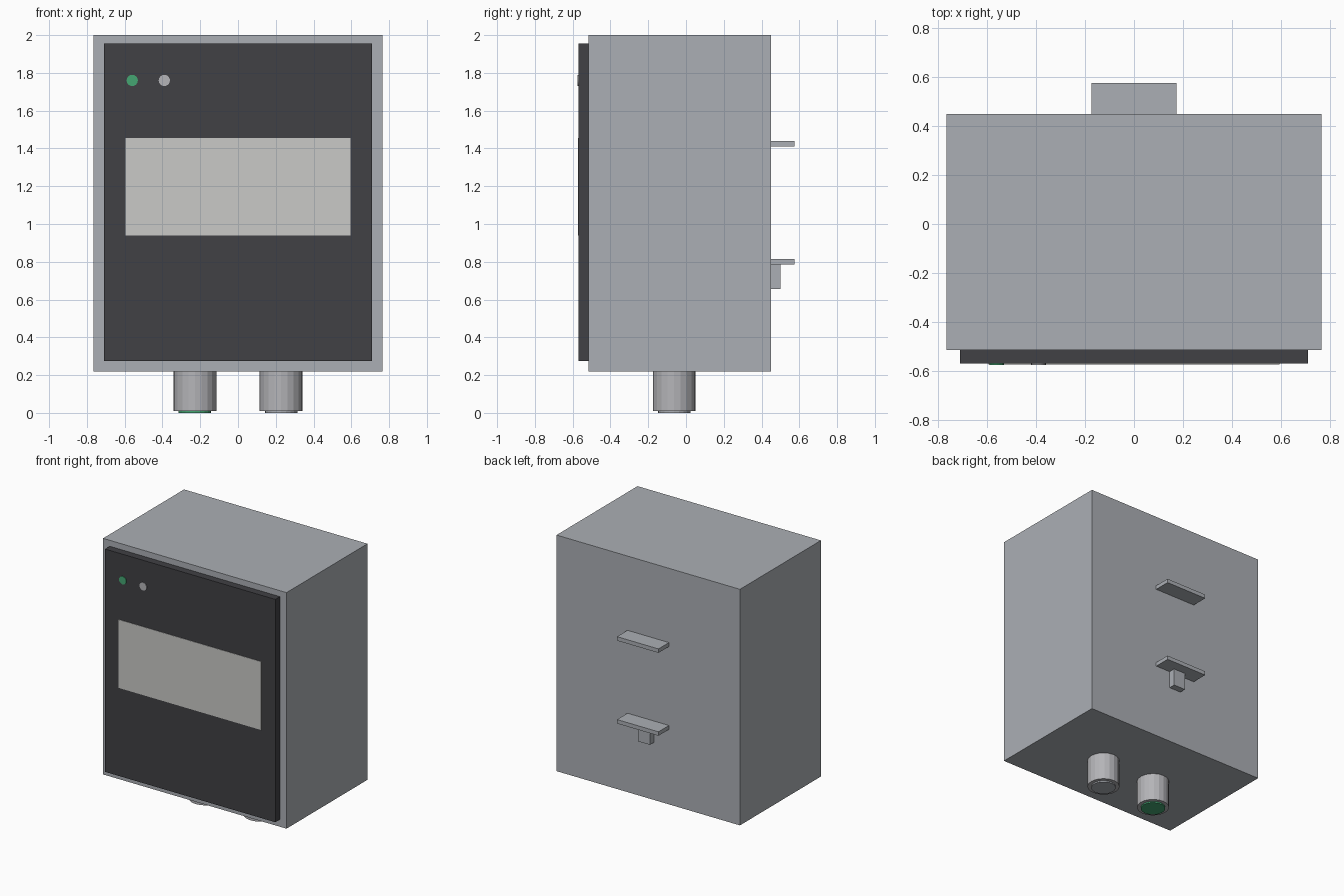
import bpy
import math

cube = bpy.data.objects.get("Cube")
if cube:
    bpy.data.objects.remove(cube, do_unlink=True)


def material(name, r, g, b):
    m = bpy.data.materials.new(name)
    m.use_nodes = True
    m.diffuse_color = (r, g, b, 1)
    m.node_tree.nodes["Principled BSDF"].inputs["Base Color"].default_value = (r, g, b, 1)
    return m


grey = material("housing grey", 0.41, 0.43, 0.46)
metal = material("light metal", 0.46, 0.46, 0.48)
dark = material("charcoal", 0.052, 0.052, 0.058)
screen_grey = material("screen grey", 0.59, 0.59, 0.57)
green = material("indicator green", 0.06, 0.38, 0.17)


def box(name, x, y, z, mat):
    """Box from (low, high) ranges along each axis."""
    bpy.ops.mesh.primitive_cube_add(size=1, location=[sum(r) / 2 for r in (x, y, z)])
    ob = bpy.context.object
    ob.name = name
    ob.scale = [r[1] - r[0] for r in (x, y, z)]
    bpy.ops.object.transform_apply(location=False, rotation=False, scale=True)
    ob.data.materials.append(mat)
    return ob


def cylinder(name, centre, radius, depth, sides, mat, tilt=0):
    bpy.ops.mesh.primitive_cylinder_add(vertices=sides, radius=radius, depth=depth,
                                        location=centre, rotation=(tilt, 0, 0))
    ob = bpy.context.object
    ob.name = name
    ob.data.materials.append(mat)
    return ob


# Housing, raised front panel and display
BACK, FRONT = 0.45, -0.515
box("housing", (-0.765, 0.765), (FRONT, BACK), (0.22, 2), grey)
box("front_panel", (-0.71, 0.71), (-0.57, FRONT), (0.275, 1.955), dark)
box("display", (-0.595, 0.595), (-0.573, -0.568), (0.94, 1.455), screen_grey)

# Indicator lights
for name, x, mat in (("status_light", -0.56, green), ("spare_light", -0.39, metal)):
    cylinder(name, (x, -0.571, 1.76), 0.03, 0.008, 16, mat, math.pi / 2)

# Bottom connectors with thin end discs
for side, x, mat in (("right", -0.228, green), ("left", 0.228, grey)):
    cylinder(side + "_connector", (x, -0.063, 0.115), 0.113, 0.21, 20, metal)
    cylinder(side + "_connector_disc", (x, -0.063, 0.008), 0.086, 0.016, 20, mat)

# Rear mounting tabs and locking block
for name, z in (("upper_tab", 1.41), ("lower_tab", 0.785)):
    box(name, (-0.173, 0.173), (BACK, 0.575), (z, z + 0.03), grey)
box("locking_block", (-0.05, 0.05), (BACK, 0.5), (0.655, 0.785), grey)
